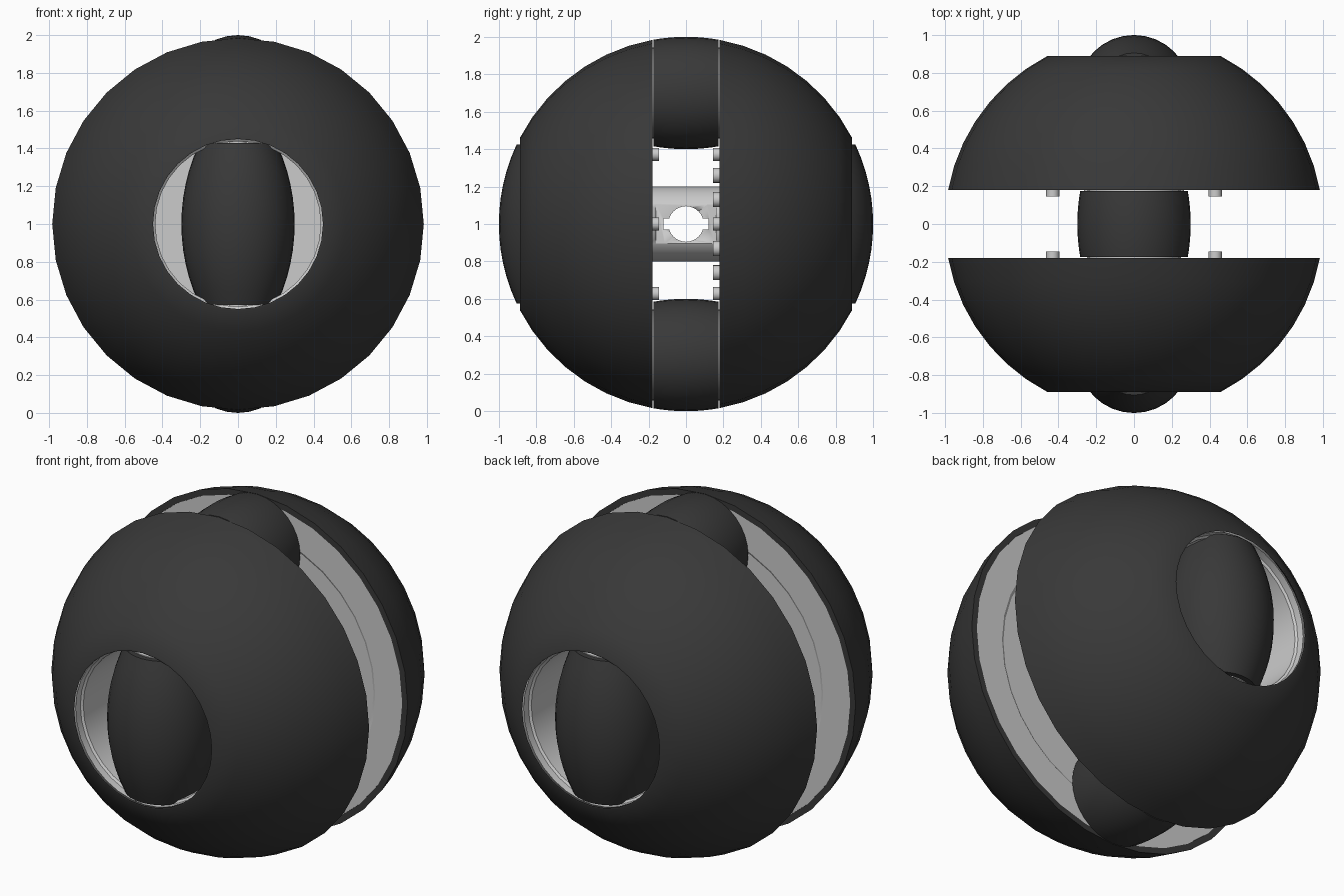
import bpy, bmesh
from math import sin, cos, asin, sqrt, pi, radians
from mathutils import Matrix, Vector

if "Cube" in bpy.data.objects:
    bpy.data.objects.remove(bpy.data.objects["Cube"])

dark = bpy.data.materials.new("rubber")
dark.diffuse_color = (0.04, 0.04, 0.04, 1)
dark.use_nodes = True
dark.node_tree.nodes["Principled BSDF"].inputs["Base Color"].default_value = dark.diffuse_color
C = Vector((0, 0, 1))
Y_AXIS = Matrix.Rotation(-pi / 2, 4, 'X')   # local z -> world +y
Z_AXIS = Matrix.Identity(4)


def finish(bm, name, mat=None):
    bmesh.ops.recalc_face_normals(bm, faces=bm.faces)
    me = bpy.data.meshes.new(name)
    bm.to_mesh(me)
    bm.free()
    ob = bpy.data.objects.new(name, me)
    bpy.context.collection.objects.link(ob)
    if mat:
        me.materials.append(mat)
    bpy.ops.object.select_all(action='DESELECT')
    ob.select_set(True)
    bpy.context.view_layer.objects.active = ob
    bpy.ops.object.shade_smooth_by_angle(angle=radians(32))
    return ob


def lathe(name, profile, axis, centre, n=32, mat=None, loop=False):
    """Revolve (radius, height) points about an axis through centre."""
    bm = bmesh.new()
    M = Matrix.Translation(centre) @ axis
    rings = [[bm.verts.new(M @ Vector((r * cos(2 * pi * i / n), r * sin(2 * pi * i / n), h)))
              for i in range(n)] for r, h in profile]
    pairs = list(zip(rings, rings[1:]))
    if loop:
        pairs.append((rings[-1], rings[0]))
    for a, b in pairs:
        for i in range(n):
            j = (i + 1) % n
            bm.faces.new((a[i], a[j], b[j], b[i]))
    if not loop:
        bm.faces.new(rings[0])
        bm.faces.new(rings[-1])
    return finish(bm, name, mat)


def rod(name, r, h0, h1, axis, centre, n=16):
    return lathe(name, [(r, h0), (r, h1)], axis, centre, n)


def arc(radius, y0, y1, steps):
    a0, a1 = asin(y0 / radius), asin(y1 / radius)
    return [(radius * cos(a0 + (a1 - a0) * i / steps), radius * sin(a0 + (a1 - a0) * i / steps))
            for i in range(steps + 1)]


def roller(name, half, axis, centre, out):
    # barrel whose outer side follows the unit sphere
    hs = [half * (i / 6 - 1) for i in range(13)]
    prof = [(sqrt(1 - h * h) - 0.7, h) for h in hs]
    lathe(name, prof, axis, centre, 32, dark)
    rod(name + "_axle", 0.045, -half - out, half + out, axis, centre)
    r = prof[0][0] * 0.85
    rod(name + "_end_caps", r, -half - 0.005, half + 0.005, axis, centre, 32)


for s, side in ((-1, "front"), (1, "back")):
    def mir(p):
        return [(r, s * h) for r, h in p]
    # thin dark tread over each half
    outer = arc(1.0, 0.18, 0.888, 7)
    inner = arc(0.965, 0.18, 0.86, 7)
    inner[-1] = (0.45, 0.888)
    inner[-2] = (inner[-2][0], min(inner[-2][1], 0.8))
    lathe(side + "_tread", mir(outer + inner[::-1]), Y_AXIS, C, 32, dark, True)
    # grey core with a recessed inner face and a roller pocket at the pole
    core = [(0.02, 0.195), (0.75, 0.195), (0.77, 0.182)] + arc(0.965, 0.182, 0.84, 7)
    core += [(0.45, 0.875), (0.45, 0.83), (0.438, 0.82), (0.438, 0.37), (0.02, 0.37)]
    lathe(side + "_core", mir(core), Y_AXIS, C, 32)
    # roller in the pole pocket
    roller(side + "_pole_roller", 0.425, Z_AXIS, C + Vector((0, s * 0.7, 0)), 0.03)
    # screw heads on the inner face
    circles = [(0.43, 0)] if s < 0 else [(0.43, 0), (0.26, pi / 6)]
    for rad, off in circles:
        for k in range(6):
            a = off + k * pi / 3
            p = C + Vector((rad * cos(a), 0, rad * sin(a)))
            r = 0.035 if rad > 0.3 else 0.04
            rod(side + "_screw", r, s * 0.145, s * 0.21, Y_AXIS, p, 16)

# rollers bridging the gap at top and bottom
for s, nm in ((1, "top"), (-1, "bottom")):
    roller(nm + "_gap_roller", 0.175, Y_AXIS, C + Vector((0, 0, s * 0.7)), 0.03)

# central hub with cross bore, slot and flats
hub = rod("hub", 0.2, -0.2, 0.2, Y_AXIS, C, 32)


def box(name, centre, size):
    bm = bmesh.new()
    bmesh.ops.create_cube(bm, size=1, matrix=Matrix.Translation(centre) @ Matrix.Diagonal((*size, 1)))
    return finish(bm, name)


cutters = [rod("bore_cutter", 0.095, -0.4, 0.4, Matrix.Rotation(pi / 2, 4, 'Y'), C, 32),
           box("slot_cutter", C, (0.8, 0.24, 0.06))]
for s in (-1, 1):
    cutters.append(box("flat_cutter", C + Vector((s * 0.27, 0, 0)), (0.2, 0.32, 0.21)))
for c in cutters:
    m = hub.modifiers.new(c.name, 'BOOLEAN')
    m.operation = 'DIFFERENCE'
    m.solver = 'EXACT'
    m.object = c
    c.hide_render = True
    c.hide_viewport = True
